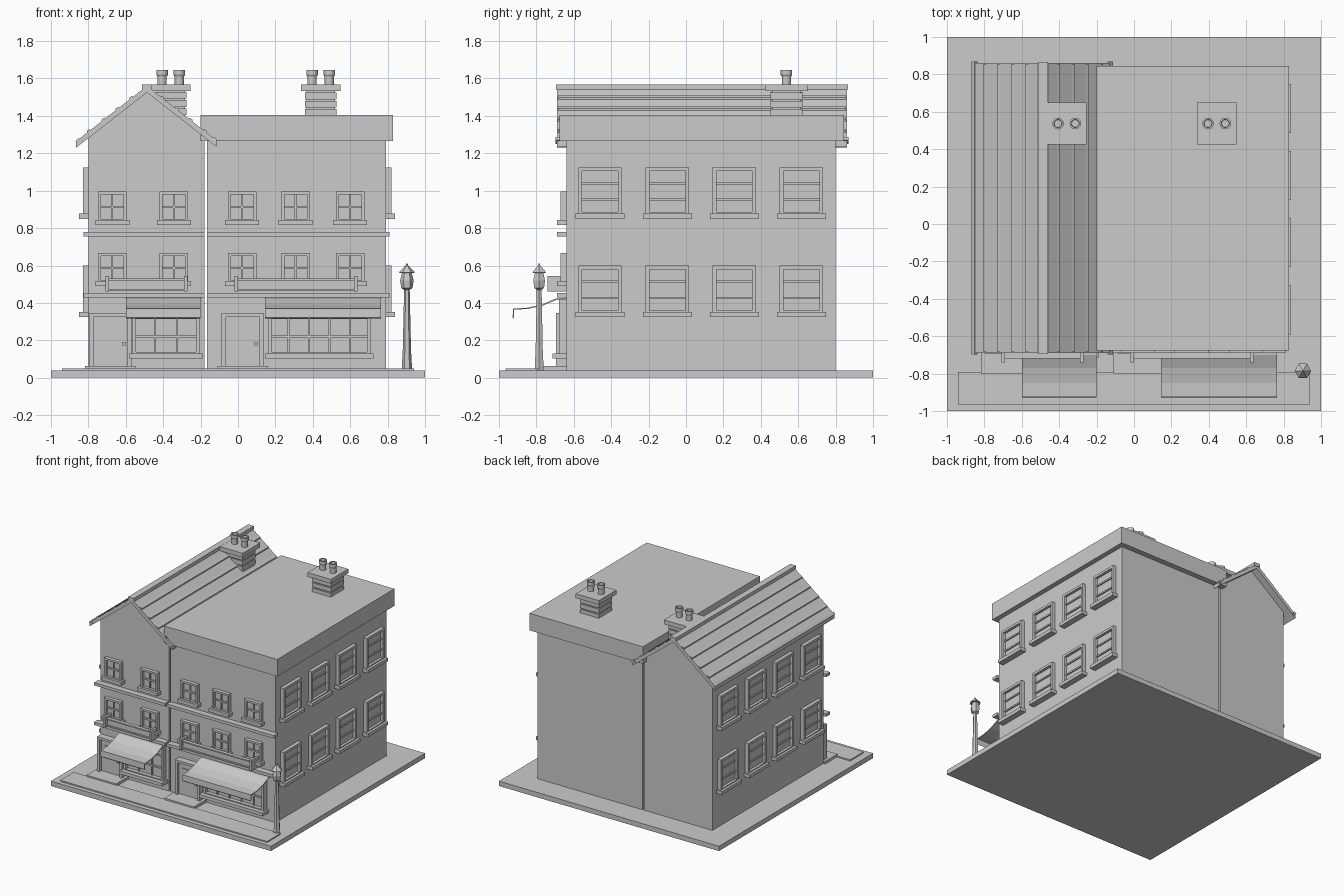
import bpy, bmesh, math
from mathutils import Matrix, Vector

cube = bpy.data.objects.get("Cube")
if cube:
    bpy.data.objects.remove(cube, do_unlink=True)

grey = bpy.data.materials.new("plain grey")
grey.use_nodes = True
grey.diffuse_color = (0.6, 0.6, 0.6, 1)
grey.node_tree.nodes["Principled BSDF"].inputs["Base Color"].default_value = (0.6, 0.6, 0.6, 1)


def finish(name, bm):
    bmesh.ops.recalc_face_normals(bm, faces=bm.faces)
    mesh = bpy.data.meshes.new(name)
    bm.to_mesh(mesh)
    bm.free()
    mesh.materials.append(grey)
    obj = bpy.data.objects.new(name, mesh)
    bpy.context.collection.objects.link(obj)
    return obj


def boxes(name, spans):
    """One object from boxes given as (x0, x1, y0, y1, z0, z1)."""
    bm = bmesh.new()
    for x0, x1, y0, y1, z0, z1 in spans:
        m = Matrix.Translation(((x0 + x1) / 2, (y0 + y1) / 2, (z0 + z1) / 2))
        m = m @ Matrix.Diagonal((abs(x1 - x0), abs(y1 - y0), z1 - z0, 1))
        bmesh.ops.create_cube(bm, size=1, matrix=m)
    return finish(name, bm)


def prism(name, outline, axis, start, end):
    """Extrude a closed outline (a, z) along x or y."""
    bm = bmesh.new()
    put = (lambda a, z: (a, start, z)) if axis == "y" else (lambda a, z: (start, a, z))
    face = bm.faces.new([bm.verts.new(put(a, z)) for a, z in outline])
    new = bmesh.ops.extrude_face_region(bm, geom=[face])["geom"]
    step = Vector((0, end - start, 0)) if axis == "y" else Vector((end - start, 0, 0))
    bmesh.ops.translate(bm, vec=step, verts=[v for v in new if isinstance(v, bmesh.types.BMVert)])
    return finish(name, bm)


def lathe(name, rings, x, y, sides):
    """Stack of tapered rings given as (radius, z)."""
    bm = bmesh.new()
    loops = []
    for r, z in rings:
        loops.append([bm.verts.new((x + r * math.cos(math.tau * i / sides),
                                    y + r * math.sin(math.tau * i / sides), z)) for i in range(sides)])
    for a, b in zip(loops, loops[1:]):
        for i in range(sides):
            j = (i + 1) % sides
            bm.faces.new((a[i], a[j], b[j], b[i]))
    bm.faces.new(loops[0][::-1])
    bm.faces.new(loops[-1])
    return finish(name, bm)


# Wall frames: u runs along the wall, d sticks out of it
FRONT = -0.64
walls = {
    "front": lambda u0, u1, d0, d1, z0, z1: (u0, u1, FRONT - d1, FRONT - d0, z0, z1),
    "left": lambda u0, u1, d0, d1, z0, z1: (0.79 + d0, 0.79 + d1, u0, u1, z0, z1),
    "right": lambda u0, u1, d0, d1, z0, z1: (-0.80 - d1, -0.80 - d0, u0, u1, z0, z1),
}


def window(name, wall, u, w, z0, z1, rails, bars, rim=0.02, depth=0.03, sill=0.05):
    put = walls[wall]
    a, b = u - w / 2, u + w / 2
    parts = [(a, a + rim, 0, depth, z0, z1), (b - rim, b, 0, depth, z0, z1),
             (a, b, 0, depth, z1 - rim, z1), (a, b, 0, depth, z0, z0 + rim),
             (a, b, 0, 0.008, z0, z1),
             (a - 0.015, b + 0.015, 0, sill, z0 - 0.015, z0 + 0.012)]
    for i in range(rails):
        z = z0 + (z1 - z0) * (i + 1) / (rails + 1)
        parts.append((a, b, 0, 0.018, z - 0.006, z + 0.006))
    for i in range(bars):
        c = a + w * (i + 1) / (bars + 1)
        parts.append((c - 0.005, c + 0.005, 0, 0.018, z0, z1))
    boxes(name, [put(*p) for p in parts])


# Ground and pavement
boxes("ground_slab", [(-1, 1, -1, 1, 0, 0.04)])
boxes("pavement", [(-0.94, 0.94, -0.965, -0.79, 0.04, 0.05)])

# House bodies with a narrow gap between them
RIDGE, PEAK, SLOPE = -0.487, 1.56, 0.78
roof_z = lambda x: PEAK - SLOPE * abs(x - RIDGE)
prism("gabled_house", [(-0.80, 0.04), (-0.18, 0.04), (-0.18, roof_z(-0.18) - 0.03),
                       (RIDGE, PEAK - 0.03), (-0.80, roof_z(-0.80) - 0.03)], "y", FRONT, 0.80)
boxes("flat_house", [(-0.165, 0.79, FRONT, 0.80, 0.04, 1.3)])
boxes("parapet", [(-0.20, 0.83, -0.675, 0.845, 1.265, 1.405)])

# Pitched roof with ribs, ridge and gutters
for side, eave in (("right", -0.865), ("left", -0.115)):
    edge = roof_z(eave)
    prism("roof_" + side, [(RIDGE, PEAK), (eave, edge), (eave, edge - 0.035), (RIDGE, PEAK - 0.035)],
          "y", -0.69, 0.86)
    sign = 1 if eave > RIDGE else -1
    for i in range(1, 5):
        x0 = RIDGE + sign * 0.076 * i
        x1 = x0 + sign * 0.016
        prism(f"roof_rib_{side}_{i}", [(x0, roof_z(x0) - 0.005), (x0, roof_z(x0) + 0.008),
              (x1, roof_z(x1) + 0.01), (x1, roof_z(x1) - 0.005)], "y", -0.685, 0.855)
    c = eave + sign * -0.012
    prism("roof_edge_" + side, [(c - 0.016, edge), (c, edge + 0.016), (c + 0.016, edge),
                                (c, edge - 0.016)], "y", -0.697, 0.868)
boxes("roof_ridge", [(RIDGE - 0.026, RIDGE + 0.026, -0.695, 0.865, PEAK - 0.02, PEAK + 0.008)])

# Chimneys with stepped courses and pots
for name, x, bottom in (("gabled", -0.36, 1.36), ("flat", 0.442, 1.40)):
    y = 0.537
    spans = [(x - 0.106, x + 0.106, y - 0.113, y + 0.113, 1.532, 1.567)]
    z = bottom
    wide = True
    while z < 1.532:
        r = 0.085 if wide else 0.076
        top = min(z + (0.036 if wide else 0.008), 1.532)
        spans.append((x - r, x + r, y - r, y + r, z, top))
        z, wide = top, not wide
    boxes(name + "_chimney", spans)
    for side in (-1, 1):
        lathe(f"{name}_chimney_pot_{side}", [(0.024, 1.56), (0.025, 1.61), (0.031, 1.62), (0.031, 1.645),
              (0.022, 1.645), (0.02, 1.6)], x + side * 0.046, y, 12)

# Side windows
for wall in ("left", "right"):
    for row, z0 in enumerate((0.34, 0.865)):
        for col, u in enumerate((-0.46, -0.10, 0.258, 0.617)):
            window(f"{wall}_window_{row}_{col}", wall, u, 0.232, z0, z0 + 0.26, 2, 0)

# Front windows
for row, z0 in enumerate((0.505, 0.832)):
    for col, u in enumerate((-0.672, -0.343, 0.022, 0.308, 0.60)):
        window(f"front_window_{row}_{col}", "front", u, 0.152, z0, z0 + 0.163, 1, 1, 0.016)

# String courses
for z in (0.43, 0.755):
    boxes("string_course", [(-0.825, -0.18, -0.69, FRONT, z, z + 0.024),
                            (-0.165, 0.81, -0.69, FRONT, z, z + 0.024)])

# Shop fronts: sign, awning, display window, door and step
canopy = [(-0.64, 0.428), (-0.70, 0.422), (-0.77, 0.392), (-0.85, 0.374), (-0.925, 0.37), (-0.927, 0.322)]
under = [(y + 0.006, z - 0.006) for y, z in canopy[:0:-1]] + [(-0.64, 0.42)]
put = walls["front"]
shops = (("gabled", -0.70, -0.28, -0.60, -0.20, -0.385, 0.36, -0.682, 2),
         ("flat", -0.01, 0.63, 0.145, 0.765, 0.435, 0.55, 0.025, 4))
for name, s0, s1, a0, a1, wc, ww, d, bars in shops:
    boxes(name + "_sign", [put(s0, s1, 0.05, 0.07, 0.465, 0.53), put(s0, s1, 0.05, 0.08, 0.52, 0.53),
                           put(s0, s1, 0.05, 0.08, 0.465, 0.475)])
    boxes(name + "_sign_brackets", [put(s - 0.009, s + 0.009, 0, 0.10, 0.46, 0.545) for s in (s0, s1)])
    prism(name + "_awning", canopy + under, "x", a0, a1)
    window(name + "_shop_window", "front", wc, ww, 0.118, 0.42, 2, bars, 0.02, 0.04, 0.075)
    boxes(name + "_door_step", [put(d - 0.135, d + 0.135, 0, 0.16, 0.04, 0.062)])
    boxes(name + "_door_frame", [put(d - 0.112, d - 0.09, 0, 0.055, 0.06, 0.34),
                                 put(d + 0.09, d + 0.112, 0, 0.055, 0.06, 0.34),
                                 put(d - 0.112, d + 0.112, 0, 0.055, 0.325, 0.345)])
    boxes(name + "_door", [put(d - 0.09, d + 0.09, 0, 0.03, 0.06, 0.325)])
    boxes(name + "_door_pane", [put(d - 0.06, d + 0.06, 0.03, 0.038, 0.215, 0.28)])
    boxes(name + "_door_knob", [put(d + 0.062, d + 0.08, 0.03, 0.05, 0.172, 0.19)])

# Street lamp
lathe("street_lamp", [(0.027, 0.04), (0.027, 0.06), (0.022, 0.15), (0.015, 0.47), (0.03, 0.48),
      (0.036, 0.52), (0.026, 0.56), (0.044, 0.562), (0.006, 0.602), (0.004, 0.61)], 0.903, -0.785, 6)
